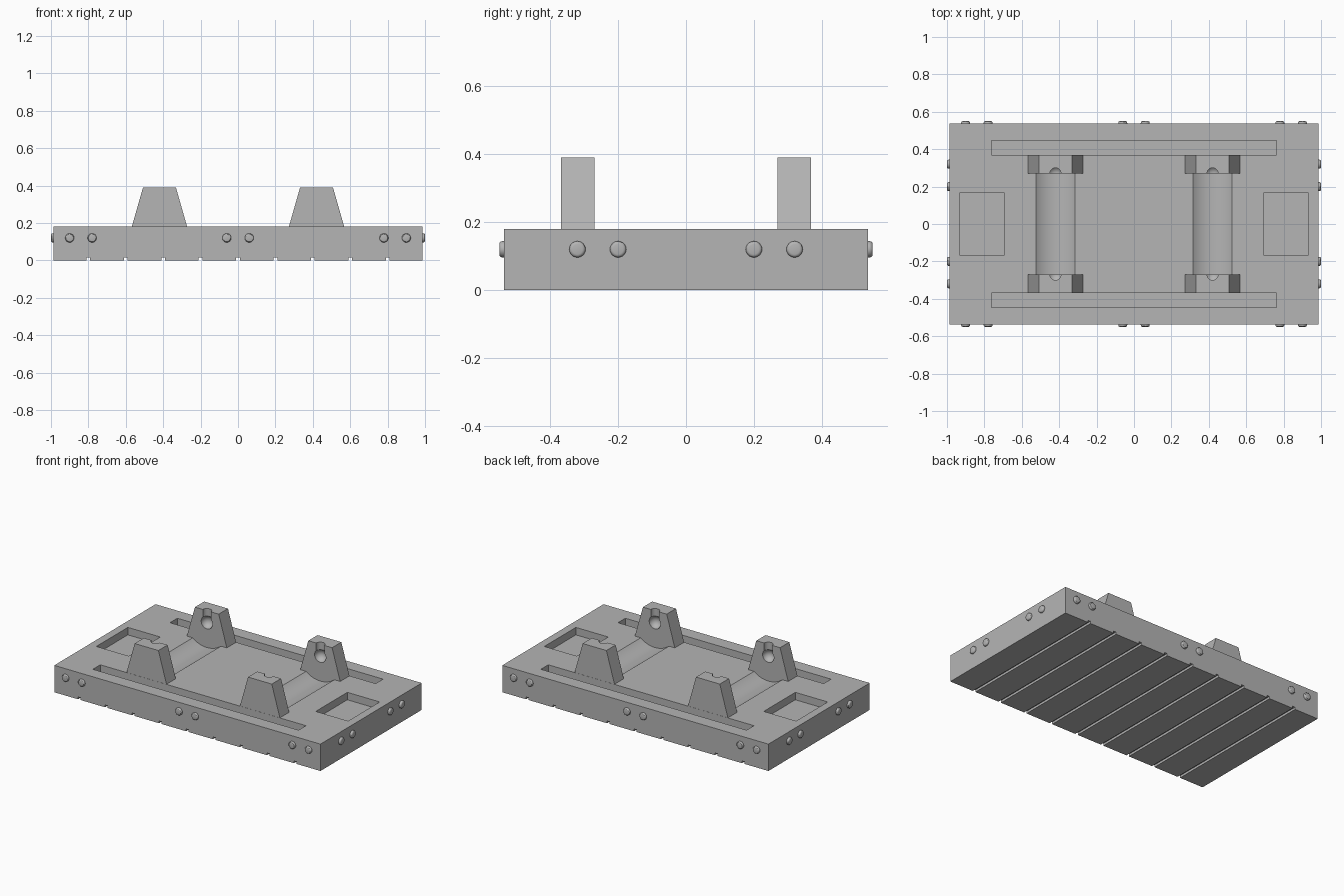
import bpy, bmesh
from math import pi
from mathutils import Matrix, Vector

default = bpy.data.objects.get("Cube")
if default:
    bpy.data.objects.remove(default, do_unlink=True)

grey = bpy.data.materials.new("plain grey")
grey.use_nodes = True
grey.diffuse_color = (0.46, 0.46, 0.46, 1)
grey.node_tree.nodes["Principled BSDF"].inputs["Base Color"].default_value = grey.diffuse_color

LENGTH, WIDTH, TOP = 1.972, 1.072, 0.18    # base plate
AXLE_X, AXLE_Z = 0.42, 0.31                # axle line over each trough
INNER, OUTER, PEAK = 0.27, 0.368, 0.39     # bracket faces and height
SIDES = (-1, 1)


def finish(name, bm):
    bmesh.ops.recalc_face_normals(bm, faces=bm.faces[:])
    mesh = bpy.data.meshes.new(name)
    bm.to_mesh(mesh)
    bm.free()
    mesh.materials.append(grey)
    obj = bpy.data.objects.new(name, mesh)
    bpy.context.collection.objects.link(obj)
    return obj


def add_box(bm, center, size):
    bmesh.ops.create_cube(bm, size=1,
                          matrix=Matrix.Translation(center) @ Matrix.Diagonal((*size, 1)))


def add_cylinder(bm, center, radius, depth, axis, segments=32):
    turn = Vector((0, 0, 1)).rotation_difference(Vector(axis)).to_matrix().to_4x4()
    bmesh.ops.create_cone(bm, cap_ends=True, segments=segments, radius1=radius,
                          radius2=radius, depth=depth,
                          matrix=Matrix.Translation(center) @ turn)


def activate(obj):
    bpy.ops.object.select_all(action='DESELECT')
    obj.select_set(True)
    bpy.context.view_layer.objects.active = obj


def cut(obj, bm):
    cutter = finish("cutter", bm)
    cutter.hide_render = True
    mod = obj.modifiers.new("cut", 'BOOLEAN')
    mod.operation, mod.solver, mod.object = 'DIFFERENCE', 'EXACT', cutter
    activate(obj)
    bpy.ops.object.modifier_apply(modifier=mod.name)
    bpy.data.objects.remove(cutter, do_unlink=True)


def smooth(obj):
    activate(obj)
    bpy.ops.object.shade_smooth_by_angle(angle=pi / 6)


# Base plate
bm = bmesh.new()
add_box(bm, (0, 0, TOP / 2), (LENGTH, WIDTH, TOP))
base = finish("base_plate", bm)

# Roller troughs, end pockets and long side slots in the top
bm = bmesh.new()
for s in SIDES:
    add_cylinder(bm, (s * AXLE_X, 0, AXLE_Z), 0.167, 2 * INNER, (0, 1, 0), 72)
    add_box(bm, (s * 0.813, 0, TOP), (0.24, 0.334, 0.1))
    add_box(bm, (0, s * 0.408, TOP), (1.524, 0.078, 0.1))
cut(base, bm)

# Cross grooves underneath
bm = bmesh.new()
for i in range(-4, 5):
    add_box(bm, (i * 0.2, 0, 0), (0.02, WIDTH + 0.1, 0.03))
cut(base, bm)
smooth(base)

# Tapered brackets with a round socket and a drop-in notch on the inner face
for sx in SIDES:
    for sy in SIDES:
        bm = bmesh.new()
        outline = ((-0.148, TOP), (0.148, TOP), (0.088, PEAK), (-0.088, PEAK))
        face = bm.faces.new([bm.verts.new((sx * AXLE_X + x, sy * INNER, z)) for x, z in outline])
        side = bmesh.ops.extrude_face_region(bm, geom=[face])
        bmesh.ops.translate(bm, vec=(0, sy * (OUTER - INNER), 0),
                            verts=[v for v in side["geom"] if isinstance(v, bmesh.types.BMVert)])
        name = ("back" if sy > 0 else "front") + ("_left" if sx > 0 else "_right")
        bracket = finish(name + "_bracket", bm)

        bm = bmesh.new()
        bmesh.ops.create_uvsphere(bm, u_segments=32, v_segments=16, radius=0.042,
                                  matrix=Matrix.Translation((sx * AXLE_X, sy * INNER, AXLE_Z)))
        cut(bracket, bm)
        bm = bmesh.new()
        add_cylinder(bm, (sx * AXLE_X, sy * INNER, AXLE_Z + 0.06), 0.03, 0.12, (0, 0, 1))
        cut(bracket, bm)
        smooth(bracket)


# Rounded rivets around the rim
def rivet(name, center, axis):
    bm = bmesh.new()
    add_cylinder(bm, center, 0.024, 0.028, axis, 24)
    rims = [e for e in bm.edges if any(len(f.verts) > 4 for f in e.link_faces)]
    bmesh.ops.bevel(bm, geom=rims, offset=0.009, segments=3, profile=0.5, affect='EDGES')
    smooth(finish(name, bm))


for s in SIDES:
    for m in SIDES:
        for x in (0.06, 0.78, 0.9):
            rivet("long_side_rivet", (m * x, s * WIDTH / 2, 0.12), (0, 1, 0))
        for y in (0.2, 0.32):
            rivet("end_rivet", (s * LENGTH / 2, m * y, 0.12), (1, 0, 0))
